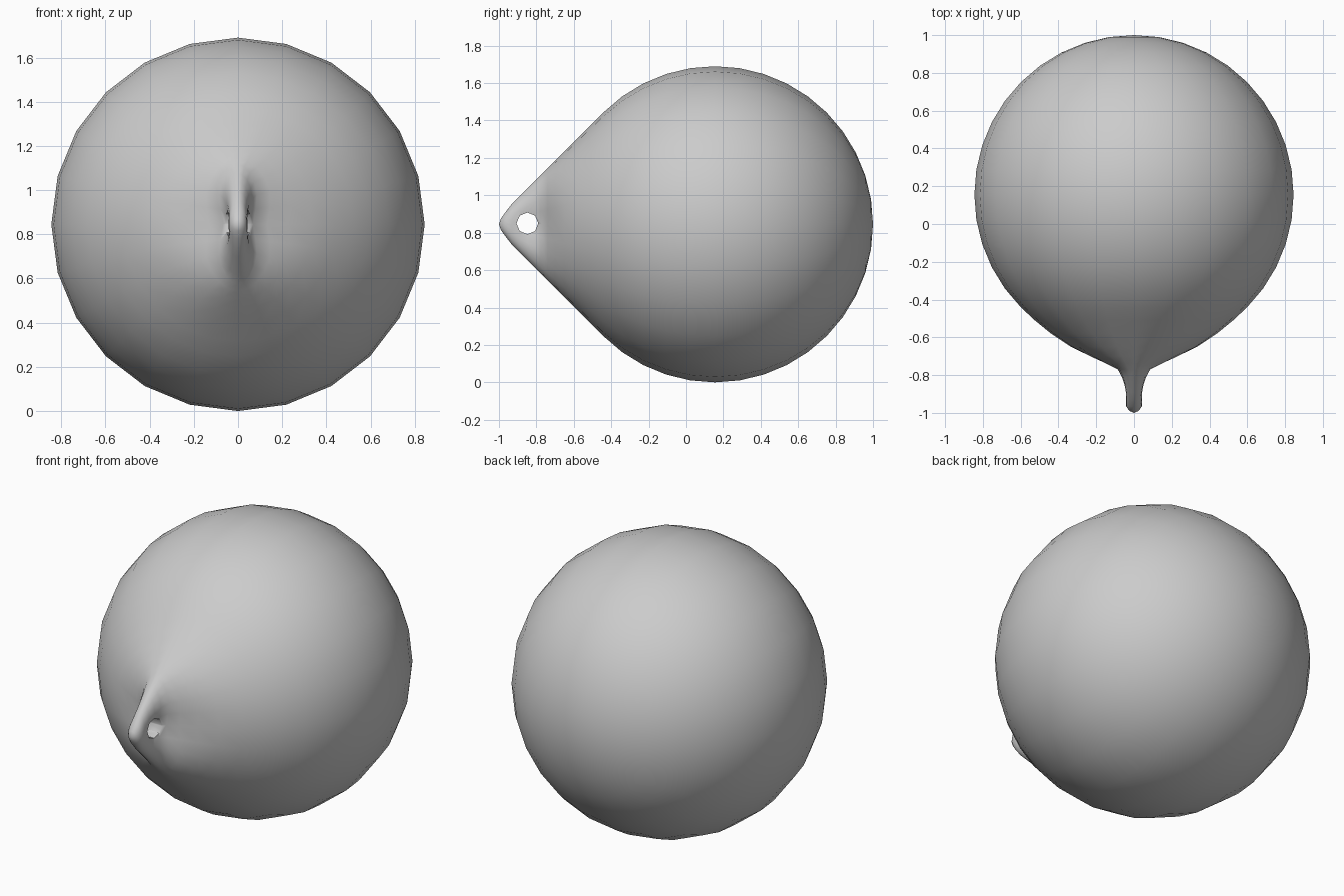
import bpy, bmesh
from math import sin, cos, pi, radians, exp

if "Cube" in bpy.data.objects:
    bpy.data.objects.remove(bpy.data.objects["Cube"])

SEGMENTS = 24
R, CY, CZ = 0.845, 0.155, 0.845

grey = bpy.data.materials.new("plain grey")
grey.use_nodes = True
colour = (0.6, 0.6, 0.6, 1)
grey.diffuse_color = colour
grey.node_tree.nodes["Principled BSDF"].inputs["Base Color"].default_value = colour

# Pinched nose: (y, half width, half height), tip first
rings = [(-0.99, 0.025, 0.03), (-0.965, 0.045, 0.065), (-0.93, 0.052, 0.11),
         (-0.89, 0.062, 0.15), (-0.85, 0.072, 0.19), (-0.81, 0.085, 0.23),
         (-0.77, 0.105, 0.27), (-0.74, 0.17, 0.30), (-0.70, 0.25, 0.34),
         (-0.65, 0.34, 0.39), (-0.58, 0.44, 0.46), (-0.51, 0.525, 0.53)]
# Round body, from the tangent of the nose to the back
for i in range(15):
    a = radians(45 + 9 * i)
    rings.append((CY - R * cos(a), R * sin(a), R * sin(a)))


def pinch(y, z):
    """Thin the nose around its eyelet."""
    return 1 - 0.5 * exp(-((y + 0.83) ** 2 + z ** 2) / 0.1 ** 2)


bm = bmesh.new()
loops = []
for y, w, h in rings:
    loop = []
    for k in range(SEGMENTS):
        t = 2 * pi * k / SEGMENTS
        z = h * cos(t)
        loop.append(bm.verts.new((w * sin(t) * pinch(y, z), y, CZ + z)))
    loops.append(loop)
for a, b in zip(loops, loops[1:]):
    for k in range(SEGMENTS):
        n = (k + 1) % SEGMENTS
        bm.faces.new((a[k], a[n], b[n], b[k]))
for loop, y in ((loops[0], -1), (loops[-1], 1)):
    pole = bm.verts.new((0, y, CZ))
    for k in range(SEGMENTS):
        bm.faces.new((loop[k], loop[(k + 1) % SEGMENTS], pole))
bmesh.ops.recalc_face_normals(bm, faces=bm.faces)
mesh = bpy.data.meshes.new("teardrop_body")
bm.to_mesh(mesh)
bm.free()
body = bpy.data.objects.new("teardrop_body", mesh)
bpy.context.collection.objects.link(body)
mesh.materials.append(grey)

# Eyelet hole through the nose
bpy.ops.mesh.primitive_cylinder_add(vertices=8, radius=0.058, depth=0.5,
                                    location=(0, -0.848, 0.85),
                                    rotation=(0, pi / 2, 0))
cutter = bpy.context.object
cutter.name = "eyelet_cutter"
cutter.data.materials.append(grey)
cut = body.modifiers.new("eyelet", 'BOOLEAN')
cut.operation = 'DIFFERENCE'
cut.solver = 'EXACT'
cut.object = cutter
bpy.ops.object.select_all(action='DESELECT')
bpy.context.view_layer.objects.active = body
body.select_set(True)
bpy.ops.object.modifier_apply(modifier="eyelet")
bpy.data.objects.remove(cutter)

# Smooth skin with a crisp eyelet rim
bpy.ops.object.shade_smooth_by_angle(angle=radians(60))
